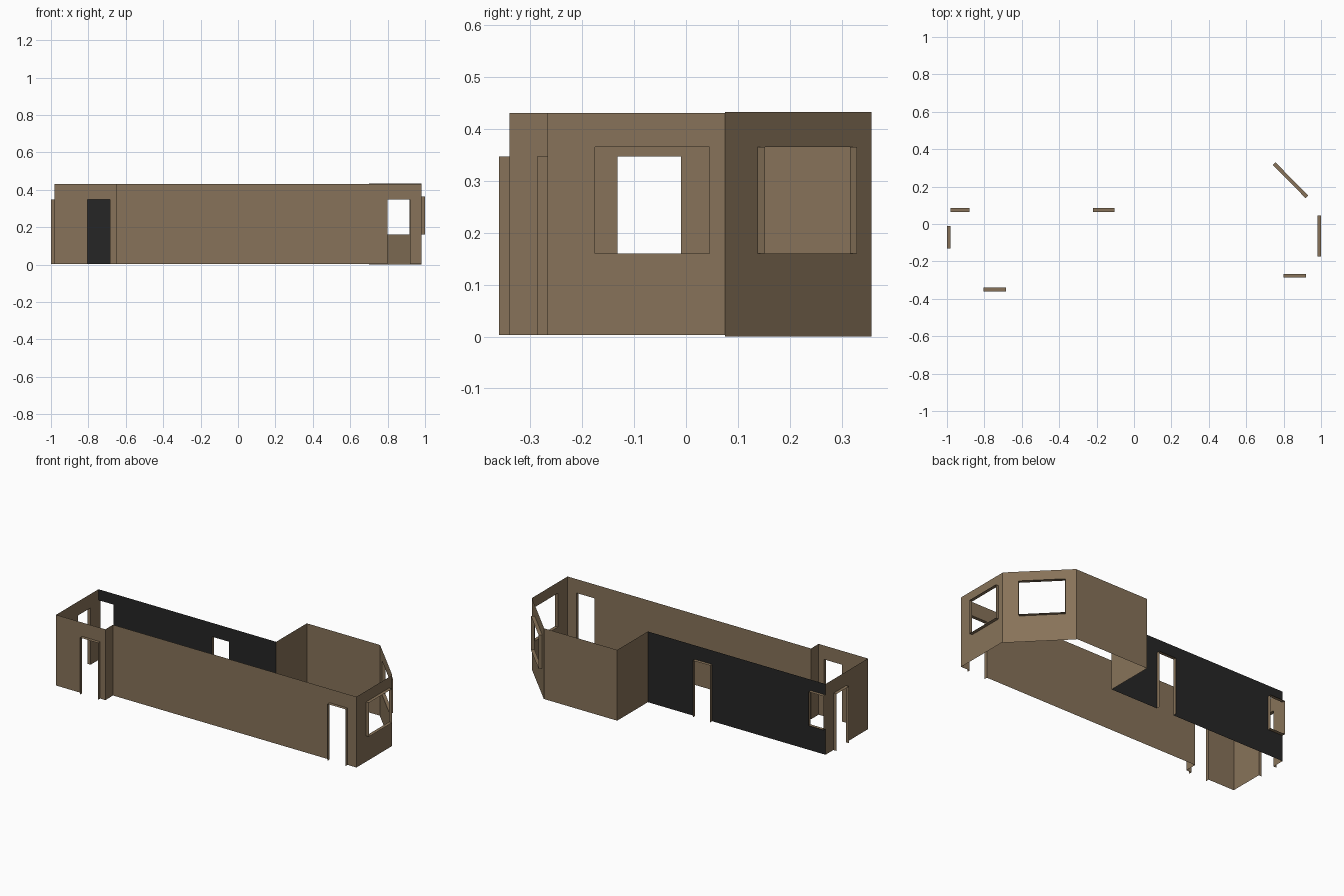
import bpy
from mathutils import Vector

cube = bpy.data.objects.get("Cube")
if cube:
    bpy.data.objects.remove(cube, do_unlink=True)


def material(name, rgb):
    mat = bpy.data.materials.new(name)
    mat.use_nodes = True
    mat.diffuse_color = (*rgb, 1)
    mat.node_tree.nodes["Principled BSDF"].inputs["Base Color"].default_value = (*rgb, 1)
    return mat


BROWN = material("warm brown", (0.243, 0.171, 0.100))
DARK = material("charcoal", (0.0194, 0.0194, 0.0194))

BASE, TOP = 0.003, 0.431
DOOR = (BASE, 0.347)
WINDOW = (0.16, 0.365)
DEPTH = 0.02


def mesh_object(name, quads, mat):
    verts = [tuple(p) for quad in quads for p in quad]
    faces = [tuple(range(i, i + 4)) for i in range(0, len(verts), 4)]
    mesh = bpy.data.meshes.new(name)
    mesh.from_pydata(verts, [], faces)
    mesh.materials.append(mat)
    obj = bpy.data.objects.new(name, mesh)
    bpy.context.collection.objects.link(obj)


def wall(name, start, end, openings=(), mat=BROWN, base=BASE, top=TOP):
    """Thin wall sheet with openings (from, to, (low, high)), each lined by a projecting frame."""
    a, b = Vector((*start, 0)), Vector((*end, 0))
    length = (b - a).length
    along = (b - a).normalized()
    out = Vector((along.y, -along.x, 0)) * DEPTH

    def at(t, z):
        return a + along * t + Vector((0, 0, z))

    # wall panels around the openings
    ts = sorted({0, length, *(t for o in openings for t in o[:2])})
    quads = []
    for t0, t1 in zip(ts, ts[1:]):
        if t1 - t0 < 0.001:
            continue
        mid = (t0 + t1) / 2
        spans = [(base, top)]
        for o0, o1, (low, high) in openings:
            if o0 < mid < o1:
                spans = [(base, low), (high, top)]
        quads += [(at(t0, z0), at(t1, z0), at(t1, z1), at(t0, z1))
                  for z0, z1 in spans if z1 - z0 > 0.001]
    mesh_object(name, quads, mat)

    # opening linings; doors have no sill
    for i, (t0, t1, (low, high)) in enumerate(openings):
        corners = [at(t0, low), at(t0, high), at(t1, high), at(t1, low)]
        if low > BASE:
            corners.append(corners[0])
        sides = [(p, q, q + out, p + out) for p, q in zip(corners, corners[1:])]
        kind = "window" if low > BASE else "door"
        mesh_object(f"{name}_{kind}_frame_{i + 1}", sides, BROWN)


# plan corners
LEFT_BACK, LEFT_FRONT = (-0.98, 0.065), (-0.98, -0.34)
STEP_OUT, STEP_IN = (-0.65, -0.34), (-0.65, -0.267)
RIGHT_FRONT, RIGHT_BACK = (0.98, -0.267), (0.98, 0.075)
BAY_RIGHT, BAY_LEFT, BAY_INNER = (0.70, 0.358), (0.21, 0.358), (0.21, 0.065)

# back wall and entrance end
wall("back_wall", BAY_INNER, LEFT_BACK,
     [(0.315, 0.43, DOOR), (1.09, 1.19, WINDOW)], DARK)
wall("end_wall", LEFT_BACK, LEFT_FRONT, [(0.075, 0.197, DOOR)])
wall("entrance_wall", LEFT_FRONT, STEP_OUT, [(0.175, 0.295, DOOR)])
wall("step_wall", STEP_OUT, STEP_IN)

# long front and window end
wall("front_wall", STEP_IN, RIGHT_FRONT, [(1.45, 1.57, DOOR)])
wall("window_wall", RIGHT_FRONT, RIGHT_BACK, [(0.092, 0.312, WINDOW)])

# rear bay
wall("angled_wall", RIGHT_BACK, BAY_RIGHT, [(0.089, 0.339, WINDOW)], base=0, top=0.433)
wall("bay_back_wall", BAY_RIGHT, BAY_LEFT)
wall("bay_side_wall", BAY_LEFT, BAY_INNER)
